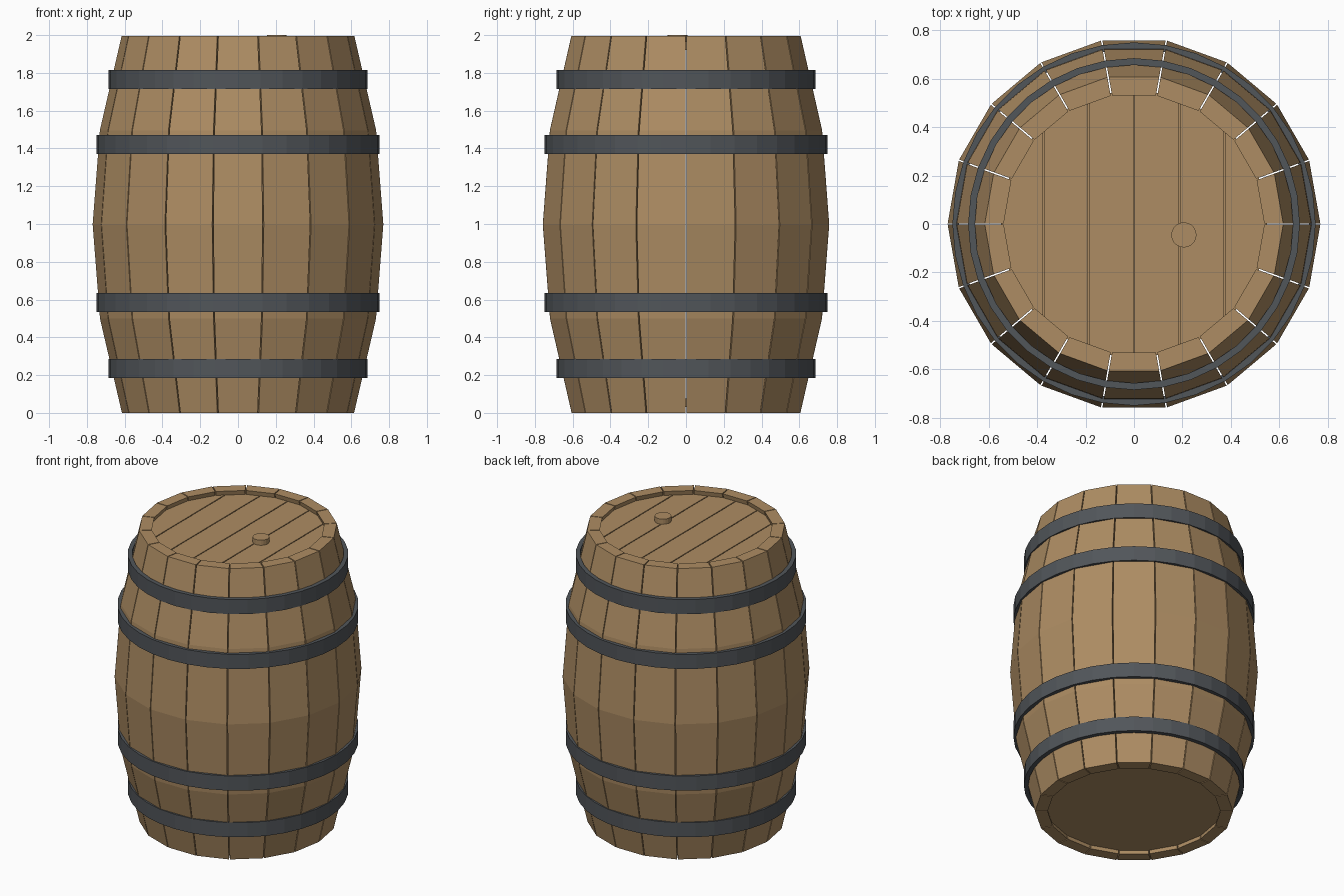
import bpy
import bmesh
from math import sin, cos, tan, pi
from mathutils import Vector

cube = bpy.data.objects.get("Cube")
if cube:
    bpy.data.objects.remove(cube)

STAVES = 18
STEP = 2 * pi / STAVES
TOP = 1.995
GAP = 0.006
WALL = 0.078


def material(name, rgb):
    m = bpy.data.materials.new(name)
    m.use_nodes = True
    m.diffuse_color = (*rgb, 1)
    m.node_tree.nodes["Principled BSDF"].inputs["Base Color"].default_value = (*rgb, 1)
    return m


wood = material("oak wood", (0.42, 0.265, 0.125))
iron = material("dark iron", (0.083, 0.092, 0.102))


def finish(bm, name, mat):
    bmesh.ops.recalc_face_normals(bm, faces=bm.faces)
    mesh = bpy.data.meshes.new(name)
    bm.to_mesh(mesh)
    bm.free()
    mesh.materials.append(mat)
    ob = bpy.data.objects.new(name, mesh)
    bpy.context.collection.objects.link(ob)
    return ob


def loft(bm, rings, closed=False):
    """Bridge equal rings of points; cap the ends or close the loop."""
    rows = [[bm.verts.new(p) for p in ring] for ring in rings]
    n = len(rows[0])
    pairs = list(zip(rows, rows[1:]))
    if closed:
        pairs.append((rows[-1], rows[0]))
    else:
        bm.faces.new(rows[0])
        bm.faces.new(rows[-1])
    for a, b in pairs:
        for i in range(n):
            j = (i + 1) % n
            bm.faces.new((a[i], a[j], b[j], b[i]))


def bulge(z):
    return 0.615 + 0.155 * (1 - (z - 1) ** 2)


def circle(radius, z, sides, x=0, y=0):
    return [Vector((x + radius * cos(2 * pi * i / sides),
                    y + radius * sin(2 * pi * i / sides), z)) for i in range(sides)]


# Bulging staves with narrow gaps between them
for k in range(STAVES):
    mid = (k + 0.5) * STEP
    out, side = Vector((cos(mid), sin(mid), 0)), Vector((-sin(mid), cos(mid), 0))
    rings = []
    for i in range(5):
        z = TOP * i / 4
        ring = []
        for r, s in ((bulge(z), -1), (bulge(z), 1), (bulge(z) - WALL, 1), (bulge(z) - WALL, -1)):
            d = r * cos(STEP / 2)
            w = d * tan(STEP / 2) - GAP / 2
            ring.append(out * d + side * (s * w) + Vector((0, 0, z)))
        rings.append(ring)
    bm = bmesh.new()
    loft(bm, rings)
    finish(bm, f"stave_{k + 1}", wood)

# Iron hoops
for name, radius, z in (("bottom_hoop", 0.685, 0.235), ("lower_hoop", 0.75, 0.585),
                        ("upper_hoop", 0.75, 1.42), ("top_hoop", 0.685, 1.765)):
    bm = bmesh.new()
    lo, hi, inner = z - 0.05, z + 0.05, radius - 0.028
    loft(bm, [circle(r, h, 36) for r, h in
              ((radius, lo), (radius, hi), (inner, hi), (inner, lo))], closed=True)
    finish(bm, name, iron)

# Planked lid, each plank cut from the same disc
PLANK = 0.186
for k in range(6):
    left = (k - 3) * PLANK
    bm = bmesh.new()
    loft(bm, [circle(0.55, z, STAVES) for z in (1.92, 1.965)])
    for x, nx in ((left + 0.003, -1), (left + PLANK - 0.003, 1)):
        bmesh.ops.bisect_plane(bm, geom=bm.verts[:] + bm.edges[:] + bm.faces[:],
                               plane_co=(x, 0, 0), plane_no=(nx, 0, 0), clear_outer=True)
        bmesh.ops.holes_fill(bm, edges=[e for e in bm.edges if e.is_boundary], sides=0)
    finish(bm, f"lid_plank_{k + 1}", wood)

# Plain bottom head
bm = bmesh.new()
loft(bm, [circle(0.55, z, STAVES) for z in (0.03, 0.075)])
finish(bm, "bottom_head", wood)

# Bung on the lid
bm = bmesh.new()
loft(bm, [circle(0.052, z, 20, 0.206, -0.045) for z in (1.955, 2.0)])
finish(bm, "bung", wood)
